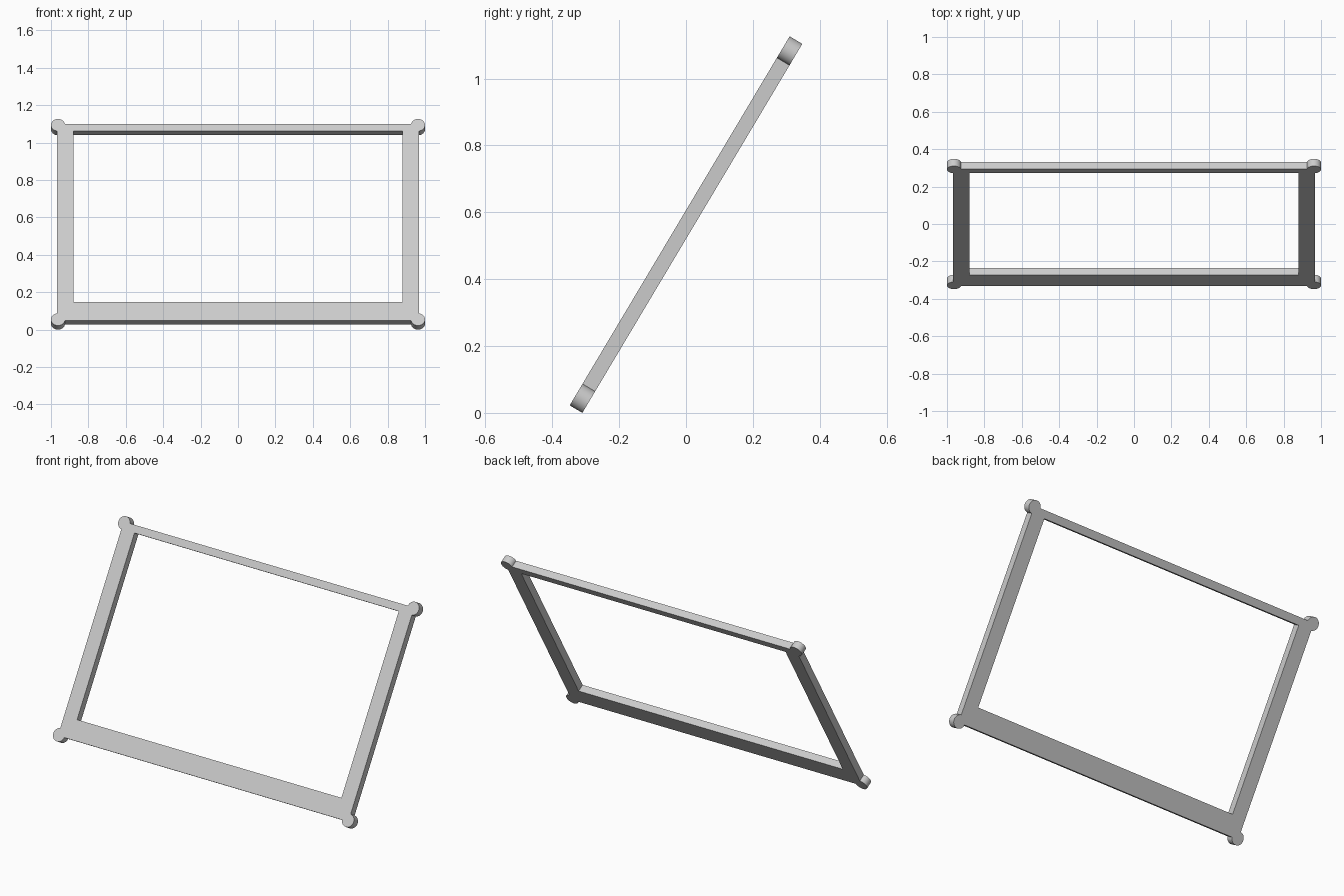
import bpy, bmesh, math

cube = bpy.data.objects.get("Cube")
if cube:
    bpy.data.objects.remove(cube, do_unlink=True)

# Light grey for the whole frame
grey = bpy.data.materials.new("light_grey")
grey.use_nodes = True
color = (0.6, 0.6, 0.6, 1)
grey.diffuse_color = color
grey.node_tree.nodes["Principled BSDF"].inputs["Base Color"].default_value = color

TILT = math.radians(59.2)
THICK = 0.044
OUT_X, OUT_Y = 0.967, 0.611           # outer edges of the bars
IN_X, IN_TOP, IN_LOW = 0.88, 0.568, 0.497   # opening
CX, CY, R = 0.9625, 0.605, 0.0375     # round corner bosses
STEPS = 32

# Arc of one boss, from the side bar round to the top bar
start = -math.acos((OUT_X - CX) / R)
end = math.pi - math.asin((OUT_Y - CY) / R)
arc = [(CX + R * math.cos(a), CY + R * math.sin(a))
       for a in (start + (end - start) * i / STEPS for i in range(STEPS + 1))]

# Flat outline: four corner caps joined by four bars
bm = bmesh.new()
corners = []
for sx, sy in ((1, 1), (-1, 1), (-1, -1), (1, -1)):
    pts = arc if sx * sy > 0 else arc[::-1]
    rim = [bm.verts.new((sx * x, sy * y, 0)) for x, y in pts]
    inner = bm.verts.new((sx * IN_X, IN_TOP if sy > 0 else -IN_LOW, 0))
    corners.append((rim, inner))
    bm.faces.new([inner] + rim)
for i, (rim, inner) in enumerate(corners):
    next_rim, next_inner = corners[(i + 1) % 4]
    bm.faces.new((inner, rim[-1], next_rim[0], next_inner))
bm.normal_update()

mesh = bpy.data.meshes.new("tilted_frame")
bm.to_mesh(mesh)
bm.free()
mesh.materials.append(grey)
frame = bpy.data.objects.new("tilted_frame", mesh)
bpy.context.collection.objects.link(frame)

# Give the outline its thickness, then lean it back on its lower corners
solid = frame.modifiers.new("thickness", "SOLIDIFY")
solid.thickness = THICK
solid.offset = 0
bpy.ops.object.select_all(action="DESELECT")
frame.select_set(True)
bpy.context.view_layer.objects.active = frame
bpy.ops.object.modifier_apply(modifier=solid.name)
bpy.ops.object.shade_smooth_by_angle(angle=math.radians(30))
frame.rotation_euler.x = TILT
frame.location.z = (CY + R) * math.sin(TILT) + THICK / 2 * math.cos(TILT)
